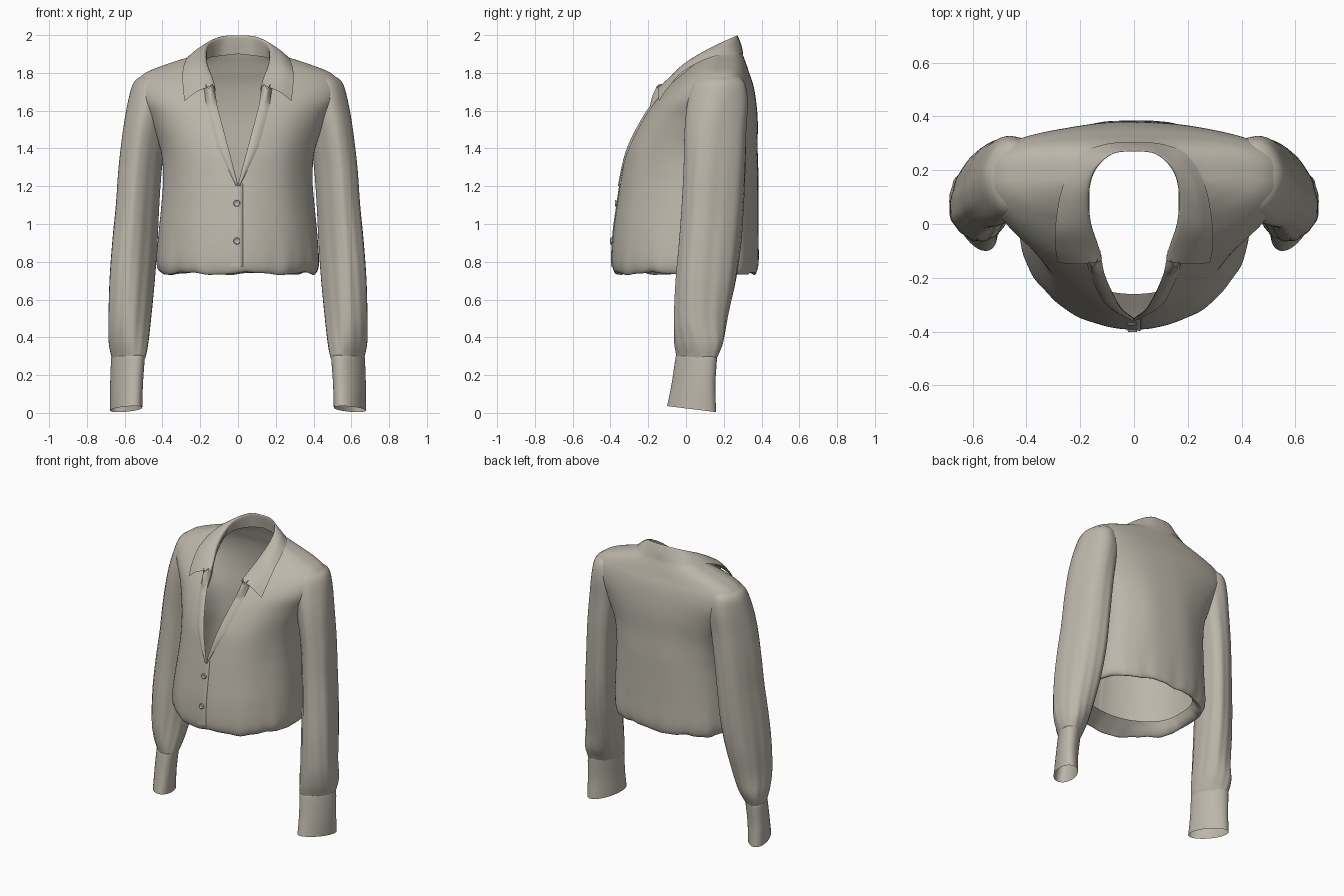
import bpy, bmesh, math
from mathutils import Vector

cube = bpy.data.objects.get("Cube")
if cube:
    bpy.data.objects.remove(cube)


def make_material(name, rgb):
    mat = bpy.data.materials.new(name)
    mat.use_nodes = True
    color = (*rgb, 1)
    mat.diffuse_color = color
    bsdf = mat.node_tree.nodes["Principled BSDF"]
    bsdf.inputs["Base Color"].default_value = color
    bsdf.inputs["Roughness"].default_value = 0.8
    return mat


FABRIC = make_material("warm_grey_fabric", (0.50, 0.47, 0.40))


def spline(keys, s):
    """Smooth value at position s along a list of key tuples."""
    i = max(0, min(int(s), len(keys) - 2))
    f = s - i
    a, b, c, d = (keys[max(0, min(j, len(keys) - 1))] for j in range(i - 1, i + 3))
    return [0.5 * (2 * q + (r - p) * f + (2 * p - 5 * q + 4 * r - t) * f * f
                   + (3 * q - p - 3 * r + t) * f ** 3)
            for p, q, r, t in zip(a, b, c, d)]


def loft(name, rows, closed=False, mirror=False, capped=False):
    """Skin a smooth surface over rows of points."""
    bm = bmesh.new()
    grid = [[bm.verts.new(p) for p in row] for row in rows]
    n = len(rows[0])
    for a, b in zip(grid, grid[1:]):
        for j in range(n if closed else n - 1):
            k = (j + 1) % n
            bm.faces.new((a[j], a[k], b[k], b[j]))
    if capped:
        bm.faces.new(grid[0])
    bmesh.ops.remove_doubles(bm, verts=bm.verts, dist=0.0002)
    bmesh.ops.recalc_face_normals(bm, faces=bm.faces)
    for f in bm.faces:
        f.smooth = True
    mesh = bpy.data.meshes.new(name)
    bm.to_mesh(mesh)
    bm.free()
    obj = bpy.data.objects.new(name, mesh)
    bpy.context.collection.objects.link(obj)
    mesh.materials.append(FABRIC)
    if mirror:
        obj.modifiers.new("mirror", 'MIRROR')


# Torso profile: height, half width, front, back, middle depth
BODY = [(.81, .35, -.26, .32, 0), (.755, .375, -.34, .345, 0), (.74, .41, -.375, .37, 0),
        (.80, .43, -.392, .385, 0), (.95, .42, -.385, .385, .01), (1.10, .405, -.365, .385, .03),
        (1.25, .395, -.342, .385, .05), (1.40, .41, -.31, .38, .08), (1.55, .47, -.24, .38, .12),
        (1.66, .54, -.165, .37, .15), (1.74, .545, -.09, .355, .16), (1.80, .49, -.02, .335, .165),
        (1.845, .38, .03, .32, .17), (1.885, .26, .08, .305, .17), (1.915, .19, .11, .295, .17)]


def opening(z):
    """Half width of the neckline at a height."""
    return min(.165, max(0, (z - 1.21) * .265))


def front_y(x, z):
    """Depth of the front panel at a point."""
    lo, hi = 3, len(BODY) - 1
    for _ in range(24):
        mid = (lo + hi) / 2
        if spline(BODY, mid)[0] < z:
            lo = mid
        else:
            hi = mid
    _, w, yf, _, yc = spline(BODY, lo)
    return yc - (yc - yf) * math.sqrt(max(0, 1 - (x / w) ** 2))


# Blouse body with gathered hem, open neckline and rounded shoulders
rows = []
STEPS, AROUND = 98, 144
for i in range(STEPS + 1):
    s = i / STEPS * (len(BODY) - 1)
    z, w, yf, yb, yc = spline(BODY, s)
    start = math.asin(min(.95, opening(z) / w)) if s > 3 else 0
    gather = max(0, 1 - abs(s - 2) / 2.2)
    drape = max(0, 1 - abs(s - 6) / 4)
    row = []
    for j in range(AROUND + 1):
        t = start + (2 * math.pi - 2 * start) * j / AROUND
        c = math.cos(t)
        calm = 1 - max(0, c) ** 12
        k = 1 + calm * (gather * (.010 * math.sin(11 * t + 1) + .005 * math.sin(23 * t))
                        + drape * .006 * math.sin(9 * t + .6 + .25 * s))
        depth = -(yc - yf) * c if c > 0 else (yb - yc) * abs(c) ** .58
        dz = gather * (.007 * math.sin(7 * t + .5) + .002 * math.sin(19 * t))
        row.append((w * math.sin(t) * k, yc + depth * k, z + dz))
    rows.append(row)
loft("blouse_body", rows)

# Sleeve profile: height, centre x, centre y, radius x, radius y, twist
SLEEVE = [(1.805, .44, .17, .01, .015, 0), (1.79, .44, .175, .056, .08, 0),
          (1.75, .448, .175, .102, .133, 0), (1.65, .462, .17, .118, .158, -.1),
          (1.5, .49, .16, .116, .163, -.2), (1.3, .515, .155, .115, .163, -.26),
          (1.1, .53, .145, .115, .163, -.27), (.9, .545, .13, .12, .163, -.27),
          (.7, .56, .107, .12, .158, -.2), (.5, .573, .08, .113, .142, -.05),
          (.38, .58, .07, .106, .13, .2), (.31, .58, .06, .094, .112, .4),
          (.28, .58, .055, .084, .104, .48)]
CUFF = [(.275, .58, .055, .084, .104, .48), (.295, .582, .055, .089, .109, .48),
        (.15, .59, .04, .087, .115, .5), (.02, .592, .03, .085, .13, .5)]


def tube(name, keys, steps, fold, tilt):
    rows = []
    for i in range(steps + 1):
        f = i / steps
        z, cx, cy, rx, ry, twist = spline(keys, f * (len(keys) - 1))
        row = []
        for j in range(64):
            a = 2 * math.pi * j / 64
            k = 1 + fold * f * (1.1 - f) * 3 * math.sin(5 * a + 1 + 3 * f)
            k += fold * f ** 3 * (1 - f) * 4 * math.sin(13 * a)
            side = math.sin(a + twist)
            row.append((cx + rx * k * math.cos(a), cy + ry * k * side, z - tilt * f * side))
        rows.append(row)
    loft(name, rows, closed=True, mirror=True)


tube("sleeves", SLEEVE, 72, .03, 0)
tube("cuffs", CUFF, 18, 0, .016)

# Collar: neck stand, fold line and outer edge, from back to front
STAND = [(0, .285, 1.90), (.09, .27, 1.89), (.155, .2, 1.88), (.175, .11, 1.86),
         (.165, .01, 1.80), (.135, -.08, 1.74), (.12, -.12, 1.70)]
FOLD = [(0, .27, 1.998), (.08, .26, 1.993), (.145, .2, 1.965), (.17, .11, 1.92),
        (.165, 0, 1.85), (.138, -.09, 1.77), (.13, -.14, 1.73)]
EDGE = [(0, .303, 1.90), (.10, .298, 1.90), (.20, .255, 1.898), (.265, .14, 1.885),
        (.292, -.005, 1.815), (.292, -.088, 1.73), (.283, -.143, 1.65)]
rows = []
for i in range(37):
    stand, fold, edge = (Vector(spline(k, i / 6)) for k in (STAND, FOLD, EDGE))
    side = min(1, i / 12)
    swell = (fold + edge) / 2 + Vector((.008 * side, .006 - .014 * side, .012 * side))
    section = [stand, fold, swell, edge]
    rows.append([spline(section, j / 5) for j in range(16)])
loft("collar", rows, mirror=True)

# Turned front band along each side of the neckline, flaring at the top
rows = []
for i in range(41):
    f = i / 40
    z = 1.2 + .53 * f
    width = .012 + .045 * min(1, f * 2.5)
    flare = max(0, f - .8) * 5
    row = []
    for j in range(9):
        u = j / 8
        x = opening(z) + width * u - .012 * flare
        lift = .003 + math.sin(math.pi * u) * (.007 + .06 * flare)
        ripple = .012 * flare * math.sin(u * 9)
        row.append((x, front_y(x, z) - lift, z + ripple))
    rows.append(row)
loft("neckline_bands", rows, mirror=True)

# Overlapping button placket with one raised edge
rows = []
for i in range(31):
    z = .775 + .44 * i / 30
    taper = min(1, (31 - i) / 6)
    rows.append([(x, front_y(x, max(z, .80)) - lift, z) for x, lift in
                 ((-.05 * taper, -.002), (-.02 * taper, .002), (0, .004),
                  (.024, .005), (.026, -.002))])
loft("button_placket", rows)

# Buttons with a raised rim
BUTTON = [(.010, .005), (.013, .009), (.017, .008), (.018, 0)]
for n, z in enumerate((1.11, .91)):
    y = front_y(0, z) - .004
    rows = [[(-.006 + r * math.cos(a), y - h, z + r * math.sin(a))
             for a in (2 * math.pi * j / 20 for j in range(20))] for r, h in BUTTON]
    loft(f"button_{n + 1}", rows, closed=True, capped=True)
